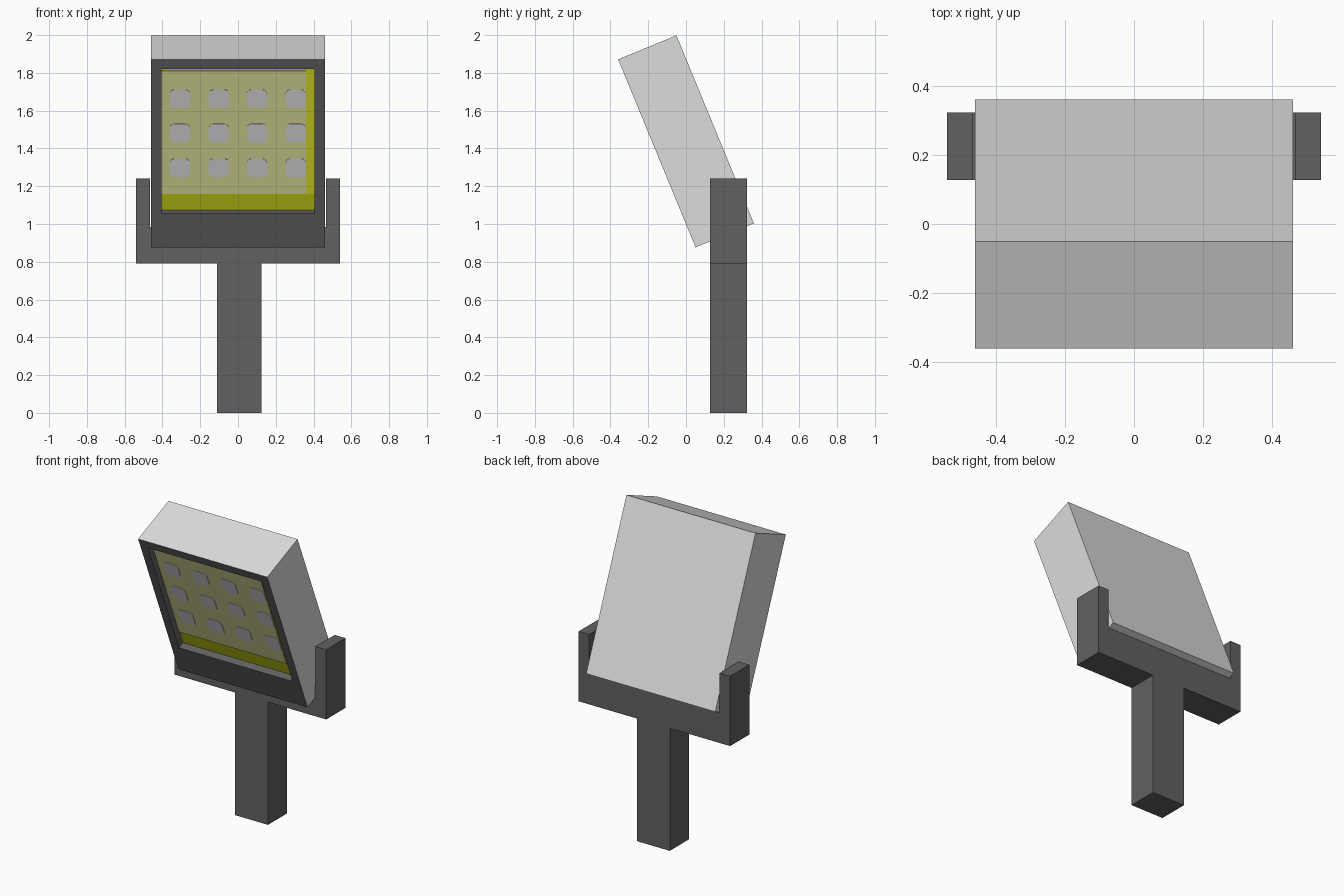
import bpy, bmesh, math
from mathutils import Matrix, Vector

if "Cube" in bpy.data.objects:
    bpy.data.objects.remove(bpy.data.objects["Cube"])


def material(name, rgb):
    m = bpy.data.materials.new(name)
    lin = [(c / 255 / 12.92) if c < 11 else ((c / 255 + 0.055) / 1.055) ** 2.4 for c in rgb]
    m.diffuse_color = (*lin, 1)
    m.use_nodes = True
    m.node_tree.nodes["Principled BSDF"].inputs["Base Color"].default_value = m.diffuse_color
    return m


DARK = material("dark_grey", (97, 97, 97))
LIGHT = material("light_grey", (220, 220, 220))
YELLOW = material("deep_yellow", (187, 197, 22))
LIME = material("lime_yellow", (217, 222, 40))
PALE = material("pale_olive", (217, 220, 150))
LED = material("lamp_grey", (215, 215, 220))

# Head frame: leaning forward around x
TILT = Matrix.Translation((0, 0, 1.4375)) @ Matrix.Rotation(math.radians(22.4), 4, 'X')


def finish(name, bm, mats, matrix=None):
    bmesh.ops.recalc_face_normals(bm, faces=bm.faces[:])
    me = bpy.data.meshes.new(name)
    bm.to_mesh(me)
    bm.free()
    for m in mats:
        me.materials.append(m)
    ob = bpy.data.objects.new(name, me)
    if matrix:
        ob.matrix_world = matrix
    bpy.context.collection.objects.link(ob)
    return ob


def prism(name, outline, y0, y1, mat, matrix=None):
    """Extrude an x/z outline from y0 to y1."""
    bm = bmesh.new()
    f = bm.faces.new([bm.verts.new((x, y0, z)) for x, z in outline])
    ext = bmesh.ops.extrude_face_region(bm, geom=[f])
    bmesh.ops.translate(bm, vec=(0, y1 - y0, 0),
                        verts=[v for v in ext["geom"] if isinstance(v, bmesh.types.BMVert)])
    return finish(name, bm, [mat], matrix)


def rect(x0, x1, z0, z1):
    return [(x0, z0), (x1, z0), (x1, z1), (x0, z1)]


def rounded(cx, cz, half, r, n=4):
    pts = []
    for q, (sx, sz) in enumerate([(1, 1), (-1, 1), (-1, -1), (1, -1)]):
        for i in range(n + 1):
            a = math.pi / 2 * (q + i / n)
            pts.append((cx + sx * (half - r) + r * math.cos(a),
                        cz + sz * (half - r) + r * math.sin(a)))
    return pts


# Post and U-shaped bracket
prism("post", rect(-0.11, 0.125, 0, 0.79), 0.127, 0.322, DARK)
prism("bracket", [(-0.54, 0.79), (0.54, 0.79), (0.54, 1.24), (0.465, 1.24), (0.465, 0.985),
                  (-0.465, 0.985), (-0.465, 1.24), (-0.54, 1.24)], 0.127, 0.322, DARK)

# Lamp housing with a recessed front
HX, HY, HZ = 0.46, 0.167, 0.538
PX, PB, PT = 0.405, -0.343, 0.483   # recess half width, bottom, top
FLOOR = -HY + 0.045
bm = bmesh.new()
bmesh.ops.create_cube(bm, size=1)
bmesh.ops.scale(bm, vec=(2 * HX, 2 * HY, 2 * HZ), verts=bm.verts[:])
front = min(bm.faces, key=lambda f: f.calc_center_median().y)
ring = bmesh.ops.inset_region(bm, faces=[front], thickness=0.05)["faces"]
for v in front.verts:
    v.co = Vector((math.copysign(PX, v.co.x), -HY, PT if v.co.z > 0 else PB))
walls = bmesh.ops.inset_region(bm, faces=[front], thickness=0, depth=0)["faces"]
for v in front.verts:
    v.co.y = FLOOR
for f in ring + walls:
    f.material_index = 1
front.material_index = 2
finish("lamp_housing", bm, [LIGHT, DARK, YELLOW], TILT)

# Painted lens areas on the recess floor
prism("lens_edge", rect(-PX, PX, -0.25, PT), FLOOR - 0.003, FLOOR, LIME, TILT)
prism("lens", rect(-PX, 0.36, -0.25, 0.456), FLOOR - 0.005, FLOOR, PALE, TILT)

# Grid of small lamps
for r, z in enumerate((-0.098, 0.101, 0.297)):
    for c, x in enumerate((-0.308, -0.102, 0.1, 0.305)):
        prism(f"small_lamp_{r}_{c}", rounded(x, z, 0.053, 0.026),
              FLOOR - 0.008, FLOOR, LED, TILT)
